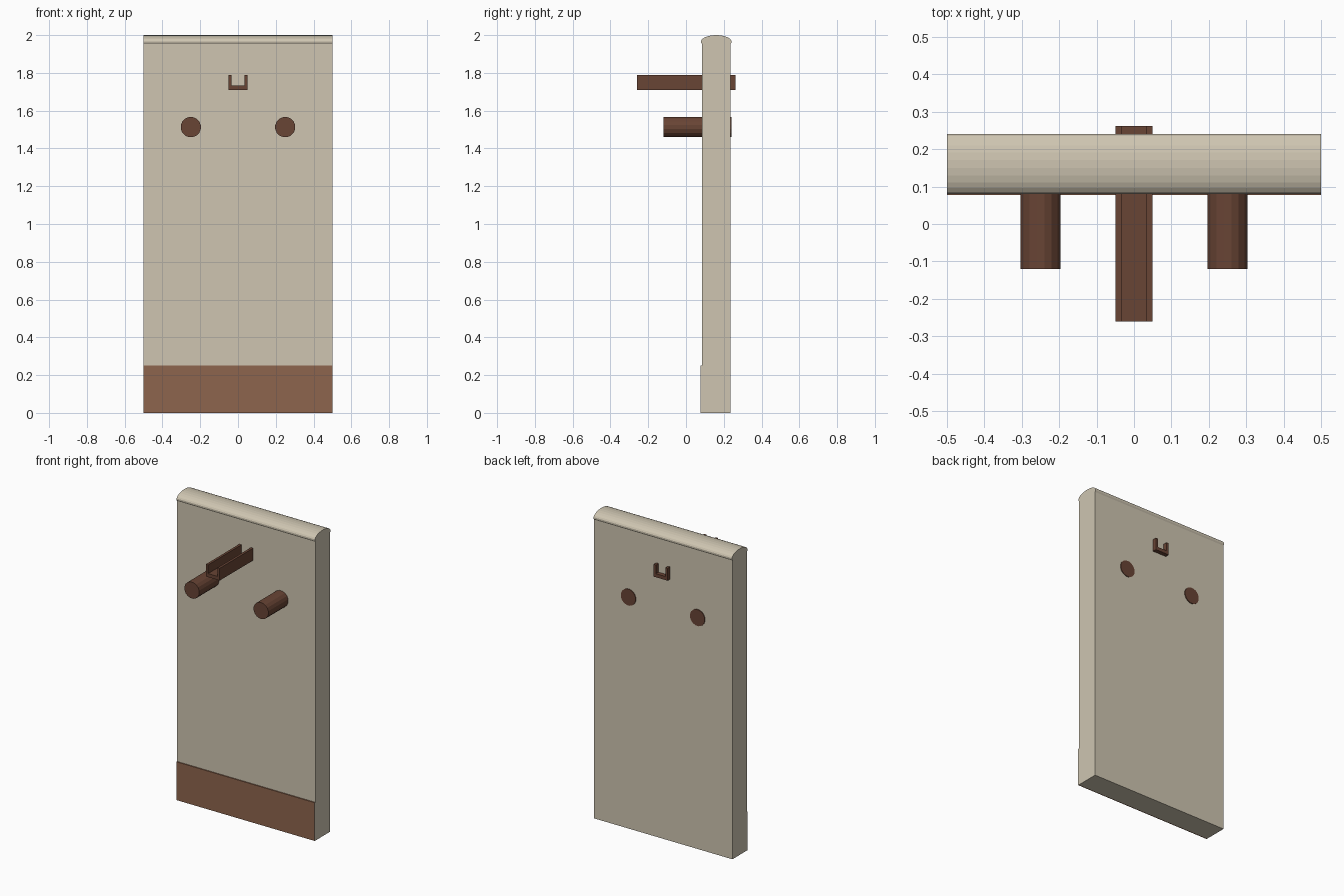
import bpy, bmesh, math
from mathutils import Matrix

default = bpy.data.objects.get("Cube")
if default:
    bpy.data.objects.remove(default)


def material(name, rgb):
    m = bpy.data.materials.new(name)
    m.use_nodes = True
    m.diffuse_color = (*rgb, 1)
    m.node_tree.nodes["Principled BSDF"].inputs["Base Color"].default_value = (*rgb, 1)
    return m


plaster = material("beige plaster", (0.62, 0.56, 0.44))
skirting = material("brown skirting", (0.27, 0.13, 0.075))
wood = material("dark wood", (0.14, 0.058, 0.035))


def extrude_profile(name, points, axis, start, end, mats):
    """Extrude a closed profile along x (points are y,z) or y (points are x,z)."""
    bm = bmesh.new()
    place = (lambda a, b: (start, a, b)) if axis == 0 else (lambda a, b: (a, start, b))
    face = bm.faces.new([bm.verts.new(place(a, b)) for a, b in points])
    grown = bmesh.ops.extrude_face_region(bm, geom=[face])["geom"]
    for v in grown:
        if isinstance(v, bmesh.types.BMVert):
            v.co[axis] = end
    bmesh.ops.recalc_face_normals(bm, faces=bm.faces)
    mesh = bpy.data.meshes.new(name)
    bm.to_mesh(mesh)
    bm.free()
    for m in mats:
        mesh.materials.append(m)
    obj = bpy.data.objects.new(name, mesh)
    bpy.context.collection.objects.link(obj)
    return obj


def rectangle(a0, b0, a1, b1):
    return [(a0, b0), (a1, b0), (a1, b1), (a0, b1)]


def ellipse(ca, cb, ra, rb, sides):
    steps = [2 * math.pi * (i + 0.5) / sides for i in range(sides)]
    return [(ca + ra * math.cos(t), cb + rb * math.sin(t)) for t in steps]


# Wall slab and its rounded cap
extrude_profile("wall", rectangle(0.085, 0, 0.235, 1.965), 0, -0.5, 0.5, [plaster])
extrude_profile("wall_cap", ellipse(0.16, 1.965, 0.081, 0.035, 24), 0, -0.5, 0.5, [plaster])

# Skirting board, painted except on its end faces
board = extrude_profile("skirting_board", rectangle(0.078, 0, 0.086, 0.25),
                        0, -0.5, 0.5, [skirting, plaster])
for p in board.data.polygons:
    p.material_index = 1 if abs(p.normal.x) > 0.9 else 0

# Pegs passing through the wall
for side, x in (("left", 0.25), ("right", -0.25)):
    extrude_profile(side + "_peg", ellipse(x, 1.513, 0.054, 0.054, 16),
                    1, -0.12, 0.24, [wood])

# Open channel passing through the wall
half = [(0.05, 1.71), (0.05, 1.79), (0.034, 1.79), (0.034, 1.733)]
channel = half + [(-x, z) for x, z in reversed(half)]
extrude_profile("channel", channel, 1, -0.26, 0.262, [wood])
